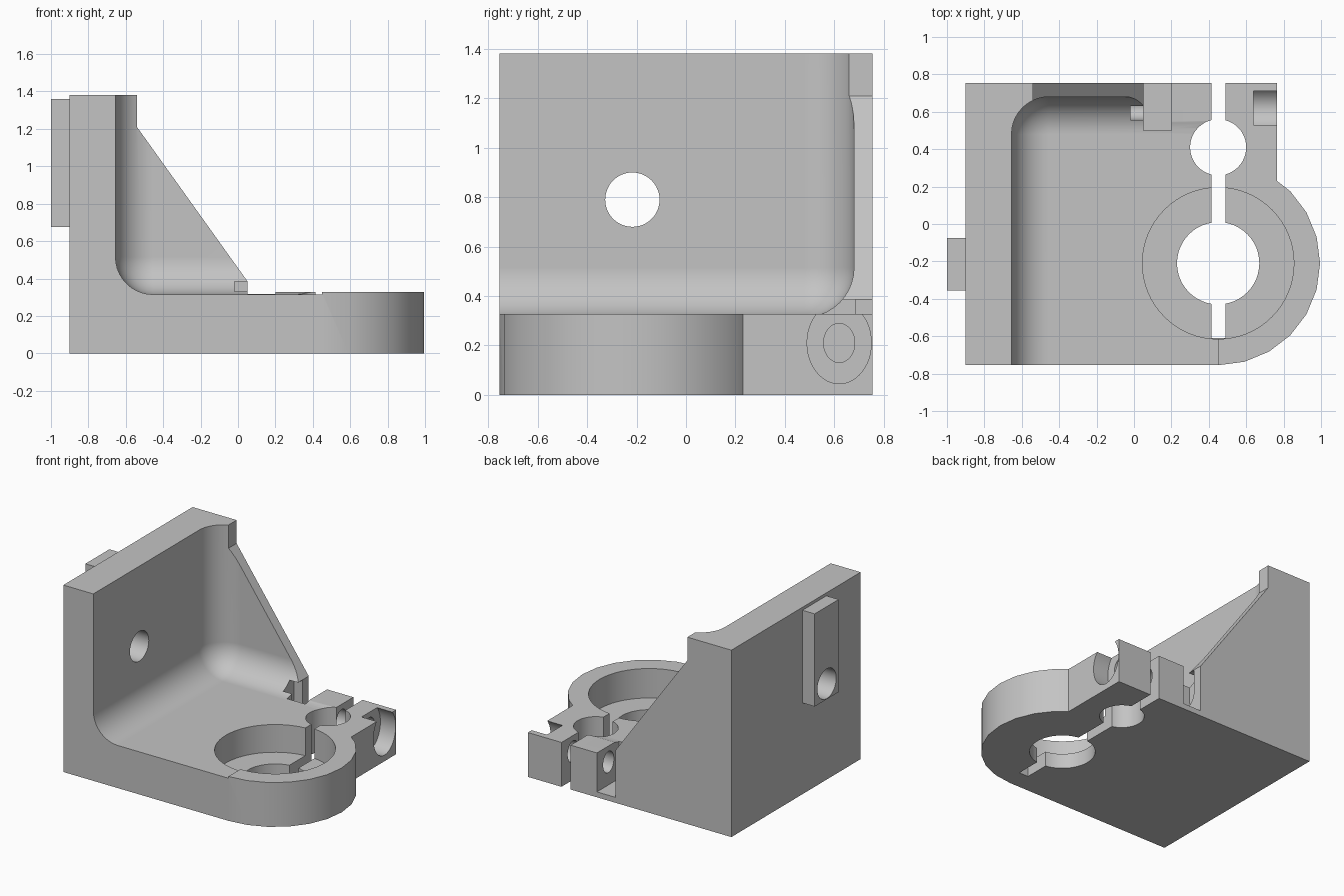
import bpy
import bmesh
from math import cos, sin, radians, tau
from mathutils import Vector

cube = bpy.data.objects.get("Cube")
if cube:
    bpy.data.objects.remove(cube, do_unlink=True)

grey = bpy.data.materials.new("light_grey")
grey.use_nodes = True
grey.diffuse_color = (0.55, 0.55, 0.55, 1)
grey.node_tree.nodes["Principled BSDF"].inputs["Base Color"].default_value = (0.55, 0.55, 0.55, 1)


def prism(name, points, axis, low, high):
    """Extrude a 2D outline along an axis; the outline uses the other two axes in order."""
    def place(a, b, c):
        return {"x": (c, a, b), "y": (a, c, b), "z": (a, b, c)}[axis]
    bm = bmesh.new()
    rings = [[bm.verts.new(place(a, b, c)) for a, b in points] for c in (low, high)]
    bm.faces.new(rings[0])
    bm.faces.new(rings[1])
    n = len(points)
    for i in range(n):
        j = (i + 1) % n
        bm.faces.new((rings[0][i], rings[0][j], rings[1][j], rings[1][i]))
    bmesh.ops.recalc_face_normals(bm, faces=bm.faces)
    mesh = bpy.data.meshes.new(name)
    bm.to_mesh(mesh)
    bm.free()
    mesh.materials.append(grey)
    obj = bpy.data.objects.new(name, mesh)
    bpy.context.collection.objects.link(obj)
    return obj


def rect(a0, a1, b0, b1):
    return [(a0, b0), (a1, b0), (a1, b1), (a0, b1)]


def ellipse(a, b, ra, rb, n=48):
    return [(a + ra * cos(tau * i / n), b + rb * sin(tau * i / n)) for i in range(n)]


def combine(target, tool, operation):
    mod = target.modifiers.new(operation, "BOOLEAN")
    mod.operation = operation
    mod.solver = "EXACT"
    mod.object = tool
    bpy.context.view_layer.objects.active = target
    bpy.ops.object.modifier_apply(modifier=mod.name)
    bpy.data.objects.remove(tool, do_unlink=True)


# Plan outline with a rounded clamp end
bore = (0.45, -0.21)
arc = [(bore[0] + 0.545 * cos(radians(a)), bore[1] + 0.545 * sin(radians(a)))
       for a in range(-90, 50, 15)]
outline = [(-0.9, -0.755)] + arc + [(0.765, 0.23), (0.765, 0.755), (-0.9, 0.755)]
bracket = prism("bracket", outline, "z", 0, 1.6)

# Side profile: wall, sloping rib and base
profile = [(-0.9, -0.0), (1.2, 0), (1.2, 0.328), (0.0915, 0.328),
           (-0.54, 1.21), (-0.54, 1.382), (-0.9, 1.382)]
combine(bracket, prism("side_profile", profile, "y", -1, 1), "INTERSECT")

# Locating key on the outside of the wall
combine(bracket, prism("wall_key", rect(-0.355, -0.075, 0.675, 1.36), "x", -1, -0.8), "UNION")

# Inner corner with rounded edges
cavity = prism("cavity", rect(-0.655, 0.45, -1.5, 0.68), "z", 0.315, 2)
bm = bmesh.new()
bm.from_mesh(cavity.data)
corner = min(bm.verts, key=lambda v: (v.co - Vector((-0.655, 0.68, 0.315))).length)
bmesh.ops.bevel(bm, geom=list(corner.link_edges), offset=0.2, offset_type="OFFSET",
                segments=10, profile=0.5, affect="EDGES")
bmesh.ops.recalc_face_normals(bm, faces=bm.faces)
bm.to_mesh(cavity.data)
bm.free()
combine(bracket, cavity, "DIFFERENCE")

# Bores, slit, screw seat and nut pocket
cuts = [
    ("bearing_seat", ellipse(*bore, 0.405, 0.405, 64), "z", 0.11, 1),
    ("bearing_bore", ellipse(*bore, 0.22, 0.22), "z", -1, 1),
    ("rod_bore", ellipse(0.45, 0.41, 0.15, 0.15), "z", -1, 1),
    ("clamp_slit", rect(0.415, 0.49, -0.61, 1), "z", -1, 1),
    ("nut_pocket", rect(0.05, 0.2, 0.5, 1), "z", 0.04, 1),
    ("screw_hole", ellipse(0.62, 0.21, 0.063, 0.079), "x", -0.02, 1),
    ("screw_slot", rect(0.557, 0.683, 0.21, 0.385), "x", -0.02, 0.1),
    ("screw_seat", ellipse(0.62, 0.21, 0.13, 0.165), "x", 0.64, 1),
    ("wall_hole", ellipse(-0.217, 0.79, 0.11, 0.11), "x", -2, 0),
]
for cut in cuts:
    combine(bracket, prism(*cut), "DIFFERENCE")

# Smooth curved faces, keep flat faces flat
bpy.ops.object.select_all(action="DESELECT")
bracket.select_set(True)
bpy.context.view_layer.objects.active = bracket
bpy.ops.object.shade_smooth_by_angle(angle=radians(30))
weighted = bracket.modifiers.new("flat_normals", "WEIGHTED_NORMAL")
weighted.keep_sharp = True
